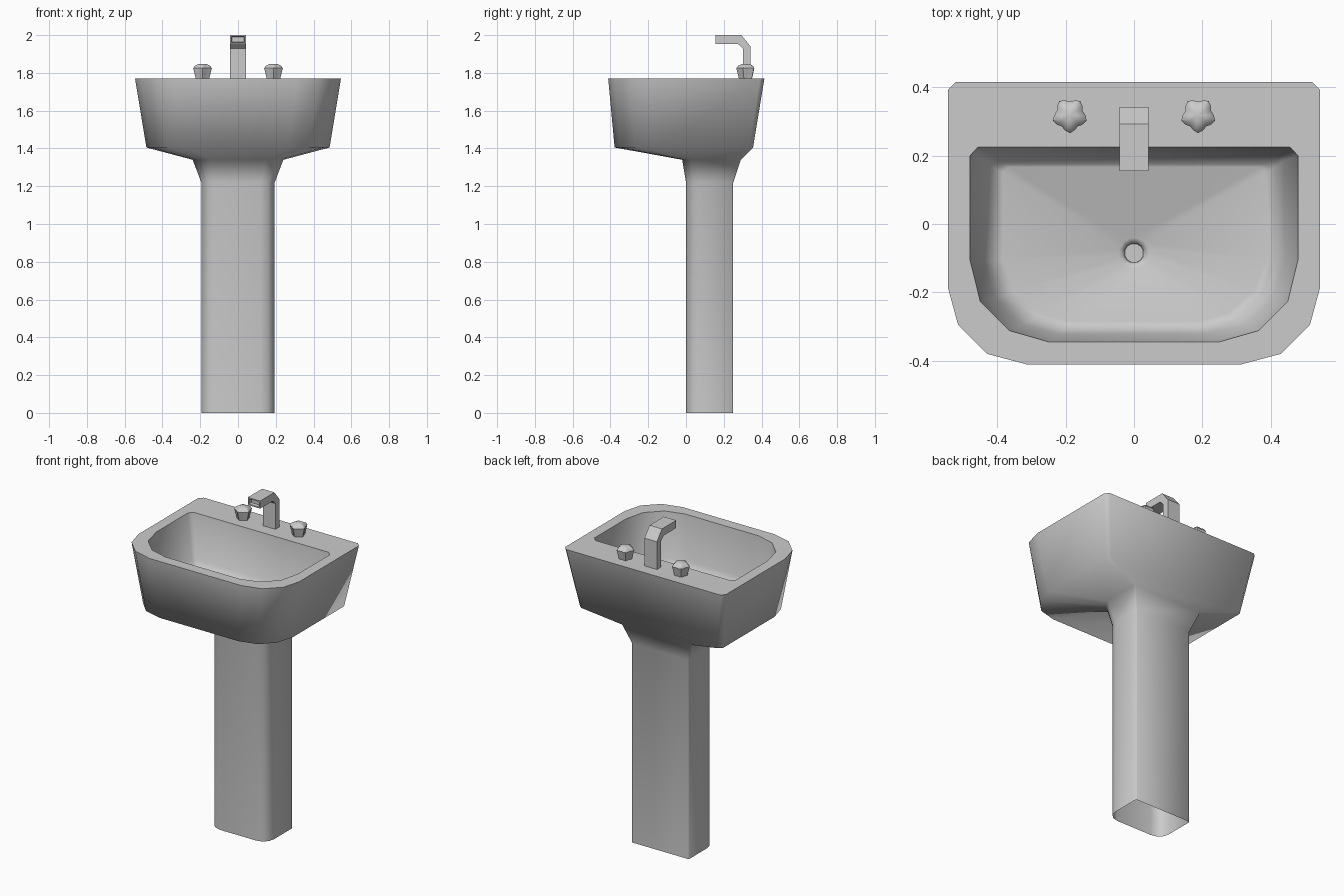
import bpy, bmesh, math

if "Cube" in bpy.data.objects:
    bpy.data.objects.remove(bpy.data.objects["Cube"])

ceramic = bpy.data.materials.new("pale_grey_ceramic")
ceramic.use_nodes = True
GREY = (0.6, 0.6, 0.6, 1)
ceramic.diffuse_color = GREY
ceramic.node_tree.nodes["Principled BSDF"].inputs["Base Color"].default_value = GREY


def finish(name, bm, angle):
    mesh = bpy.data.meshes.new(name)
    bm.to_mesh(mesh)
    bm.free()
    obj = bpy.data.objects.new(name, mesh)
    bpy.context.collection.objects.link(obj)
    mesh.materials.append(ceramic)
    bpy.ops.object.select_all(action='DESELECT')
    obj.select_set(True)
    bpy.context.view_layer.objects.active = obj
    bpy.ops.object.shade_smooth_by_angle(angle=math.radians(angle))
    return obj


def loft(bm, rings, cap_last=True):
    """Skin counter-clockwise rings of equal length from first to last."""
    rows = [[bm.verts.new(p) for p in ring] for ring in rings]
    n = len(rows[0])
    for a, b in zip(rows, rows[1:]):
        for i in range(n):
            j = (i + 1) % n
            bm.faces.new((a[i], a[j], b[j], b[i]))
    if cap_last:
        bm.faces.new(rows[-1])


def outline(half, z):
    """Mirror a right-hand outline, front to back, into a closed ring."""
    return [(x, y, z) for x, y in half] + [(-x, y, z) for x, y in reversed(half)]


def circle(r, y, z, n=12):
    steps = [math.radians(-75 + 360 / n * i) for i in range(n)]
    return [(r * math.cos(a), y + r * math.sin(a), z) for a in steps]


# Basin and pedestal, one continuous ceramic skin
foot = [(.12, 0), (.16, .01), (.185, .035), (.194, .07), (.194, .245), (.188, .25)]
neck = [(.15, -.02), (.19, -.01), (.22, .02), (.24, .06), (.24, .28), (.23, .29)]
belly = [(.27, -.378), (.38, -.348), (.455, -.27), (.485, -.165), (.485, .335), (.462, .355)]
rim = [(.31, -.412), (.43, -.38), (.515, -.295), (.545, -.185), (.545, .392), (.522, .415)]
mouth = [(.25, -.345), (.365, -.312), (.45, -.227), (.48, -.105), (.48, .2), (.457, .225)]
bowl = [(.22, -.322), (.325, -.295), (.405, -.22), (.44, -.11), (.44, .185), (.42, .203)]
floor = [(.2, -.3), (.29, -.275), (.37, -.205), (.405, -.11), (.405, .16), (.385, .175)]
inner = [(x * .95, y * .95) for x, y in floor]

bm = bmesh.new()
loft(bm, [outline(foot, 0), outline(foot, 1.22), outline(neck, 1.34),
          outline(belly, 1.405), outline(rim, 1.77), outline(mouth, 1.77),
          outline(bowl, 1.5), outline(floor, 1.45), outline(inner, 1.445),
          circle(.045, -.085, 1.445), circle(.03, -.085, 1.435),
          circle(.028, -.085, 1.42)])
finish("basin_and_pedestal", bm, 76)

# Spout: side profile extruded across its width, with a recessed outlet
profile = [(.155, 2), (.155, 1.953), (.275, 1.953), (.302, 1.928),
           (.302, 1.765), (.342, 1.765), (.342, 1.94), (.293, 2)]
bm = bmesh.new()
side = bm.faces.new([bm.verts.new((-.042, y, z)) for y, z in profile])
moved = bmesh.ops.extrude_face_region(bm, geom=[side])["geom"]
bmesh.ops.translate(bm, vec=(.084, 0, 0),
                    verts=[v for v in moved if isinstance(v, bmesh.types.BMVert)])
bmesh.ops.recalc_face_normals(bm, faces=bm.faces)
outlet = min(bm.faces, key=lambda f: f.calc_center_median().y)
bmesh.ops.inset_individual(bm, faces=[outlet], thickness=.011)
bmesh.ops.inset_individual(bm, faces=[outlet], thickness=.003, depth=-.02)
finish("spout", bm, 20)


# Tap handles: five soft lobes flaring upward under a low dome
def lobes(x, scale, z):
    ring = []
    for i in range(20):
        a = math.radians(18 * i - 90)
        r = (.046 + .006 * math.cos(5 * (a + math.pi / 2))) * scale
        ring.append((x + r * math.cos(a), .318 + r * math.sin(a), z))
    return ring


for name, x in (("left_tap_handle", .188), ("right_tap_handle", -.188)):
    bm = bmesh.new()
    loft(bm, [lobes(x, .7, 1.765), lobes(x, 1, 1.825), lobes(x, .8, 1.838),
              lobes(x, .45, 1.846), lobes(x, .1, 1.848)])
    finish(name, bm, 40)
